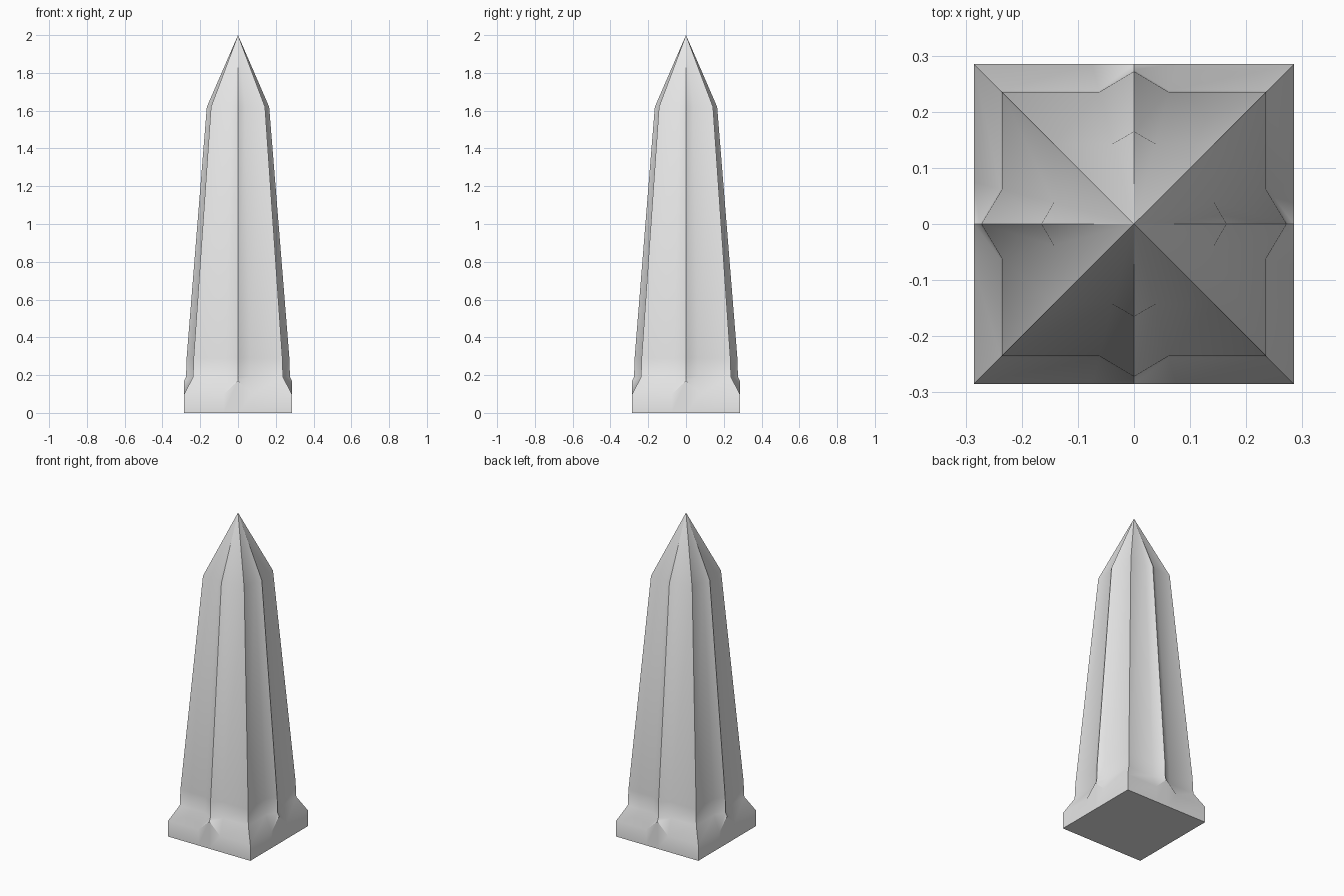
import bpy, bmesh, math
from mathutils import Matrix, Vector

cube = bpy.data.objects.get("Cube")
if cube:
    bpy.data.objects.remove(cube, do_unlink=True)

# Plain stone
stone = bpy.data.materials.new("pale_grey_stone")
stone.use_nodes = True
colour = (0.8, 0.8, 0.8, 1)
stone.diffuse_color = colour
stone.node_tree.nodes["Principled BSDF"].inputs["Base Color"].default_value = colour

# Each level: height, half width, ridge half width, ridge reach, ridge height
levels = [
    (0.00, 0.285, 0.075, 0.285, 0.00),   # plinth bottom
    (0.10, 0.285, 0.075, 0.285, 0.17),   # plinth top, peaked mid-side
    (0.19, 0.238, 0.062, 0.275, 0.19),   # shaft foot
    (0.29, 0.235, 0.062, 0.272, 0.29),   # start of taper
    (1.62, 0.143, 0.038, 0.165, 1.62),   # shaft top
]
APEX = 2.0


def ring(bm, z, half, w, reach, ridge_z):
    """Square outline with a pointed ridge in the middle of each side."""
    side = [(-half, -half, z), (-w, -half, z), (0, -reach, ridge_z), (w, -half, z)]
    verts = []
    for k in range(4):
        turn = Matrix.Rotation(k * math.pi / 2, 3, 'Z')
        verts += [bm.verts.new(turn @ Vector(p)) for p in side]
    return verts


bm = bmesh.new()
rings = [ring(bm, *level) for level in levels]
count = len(rings[0])

# Plinth and shaft walls
for low, high in zip(rings, rings[1:]):
    for i in range(count):
        j = (i + 1) % count
        bm.faces.new((low[i], low[j], high[j], high[i]))

# Underside and pointed cap
bm.faces.new(list(reversed(rings[0])))
tip = bm.verts.new((0, 0, APEX))
for i in range(count):
    bm.faces.new((rings[-1][i], rings[-1][(i + 1) % count], tip))
bmesh.ops.recalc_face_normals(bm, faces=bm.faces)

mesh = bpy.data.meshes.new("obelisk")
bm.to_mesh(mesh)
bm.free()
mesh.materials.append(stone)
obelisk = bpy.data.objects.new("obelisk", mesh)
bpy.context.collection.objects.link(obelisk)

# Soft valleys, crisp ridges and corners
bpy.ops.object.select_all(action='DESELECT')
obelisk.select_set(True)
bpy.context.view_layer.objects.active = obelisk
bpy.ops.object.shade_smooth_by_angle(angle=math.radians(36))
